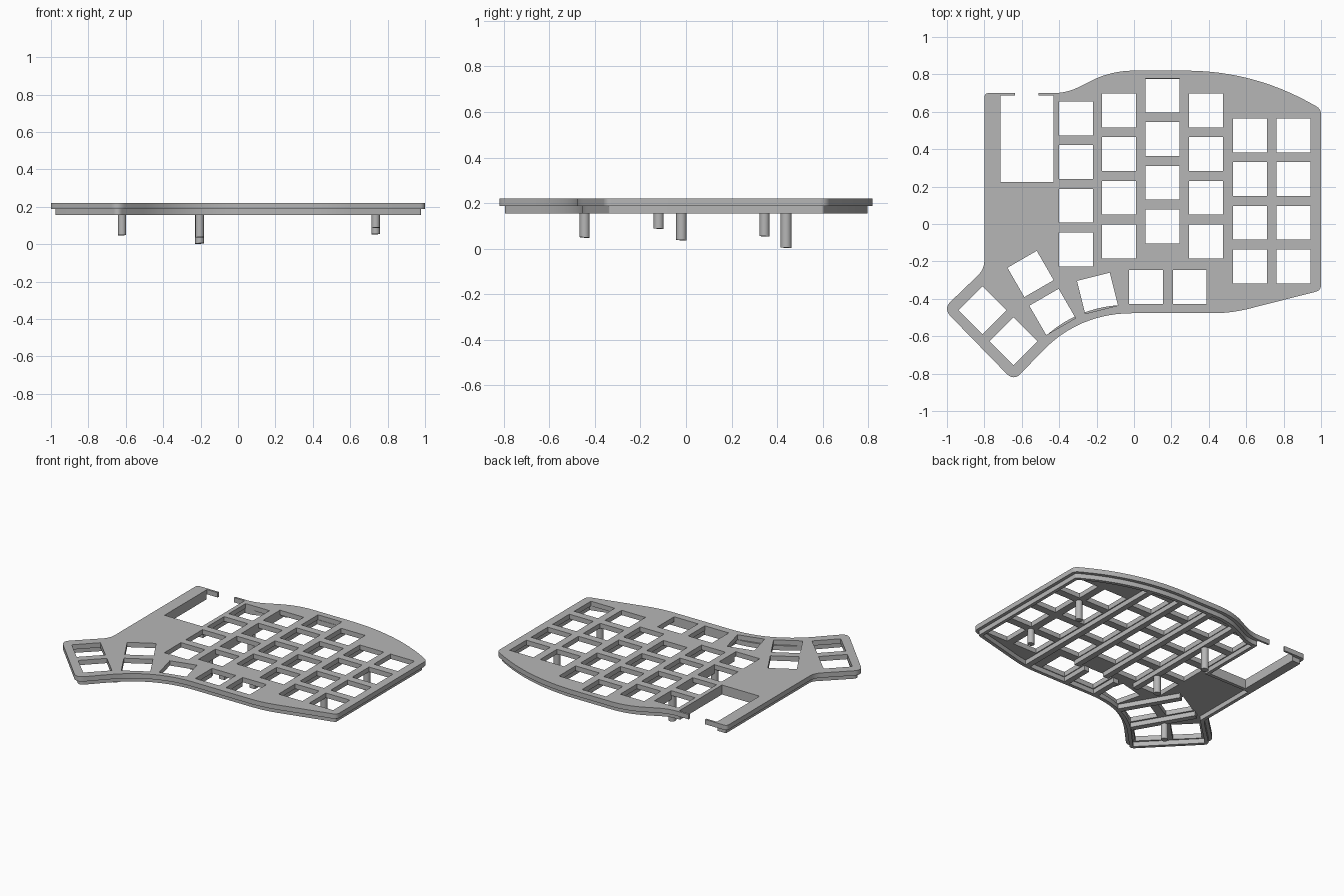
import bpy, bmesh, math
from mathutils import Vector, Matrix

if "Cube" in bpy.data.objects:
    bpy.data.objects.remove(bpy.data.objects["Cube"])

grey = bpy.data.materials.new("plain_grey")
grey.use_nodes = True
grey.diffuse_color = (0.47, 0.47, 0.47, 1)
grey.node_tree.nodes["Principled BSDF"].inputs["Base Color"].default_value = (0.47, 0.47, 0.47, 1)

TOP, STEP, BASE = 0.22, 0.187, 0.155
KEY = 0.181
PITCH = 0.2333


def rounded(corners, steps=12):
    """Round each (x, y, cut) corner with a quadratic curve."""
    out = []
    for i, (x, y, cut) in enumerate(corners):
        v = Vector((x, y))
        if cut == 0:
            out.append(v)
            continue
        a = v + (Vector(corners[i - 1][:2]) - v).normalized() * cut
        b = v + (Vector(corners[(i + 1) % len(corners)][:2]) - v).normalized() * cut
        for k in range(steps + 1):
            t = k / steps
            out.append(a * (1 - t) ** 2 + v * 2 * t * (1 - t) + b * t * t)
    return out


def inset(corners, d):
    """Move a counterclockwise corner list inwards by d."""
    out = []
    for i, (x, y, cut) in enumerate(corners):
        v = Vector((x, y))
        e1 = (v - Vector(corners[i - 1][:2])).normalized()
        e2 = (Vector(corners[(i + 1) % len(corners)][:2]) - v).normalized()
        n1, n2 = Vector((-e1.y, e1.x)), Vector((-e2.y, e2.x))
        p = v + (n1 + n2) * d / (1 + n1.dot(n2))
        if 0 < cut < 0.08:
            cut = max(cut - d, 0.004)
        out.append((p.x, p.y, cut))
    return out


def square(x, y, angle=0):
    r = Matrix.Rotation(math.radians(angle), 2)
    h = KEY / 2
    return [Vector((x, y)) + r @ Vector(c) for c in ((-h, -h), (h, -h), (h, h), (-h, h))]


def finish(name, bm):
    mesh = bpy.data.meshes.new(name)
    bm.to_mesh(mesh)
    bm.free()
    mesh.materials.clear()
    mesh.materials.append(grey)
    ob = bpy.data.objects.new(name, mesh)
    bpy.context.collection.objects.link(ob)
    bpy.ops.object.select_all(action="DESELECT")
    ob.select_set(True)
    bpy.context.view_layer.objects.active = ob
    bpy.ops.object.shade_smooth_by_angle(angle=math.radians(30))
    return ob


def slab(name, loops, z0, z1):
    """Extrude an outline with holes between two heights."""
    curve = bpy.data.curves.new(name + "_profile", "CURVE")
    curve.dimensions = "2D"
    curve.fill_mode = "BOTH"
    curve.extrude = (z1 - z0) / 2
    for loop in loops:
        s = curve.splines.new("POLY")
        s.points.add(len(loop) - 1)
        for p, v in zip(s.points, loop):
            p.co = (v.x, v.y, 0, 1)
        s.use_cyclic_u = True
    helper = bpy.data.objects.new(name + "_profile", curve)
    bpy.context.collection.objects.link(helper)
    bpy.context.view_layer.update()
    mesh = bpy.data.meshes.new_from_object(helper.evaluated_get(bpy.context.evaluated_depsgraph_get()))
    bm = bmesh.new()
    bm.from_mesh(mesh)
    bpy.data.objects.remove(helper)
    bpy.data.meshes.remove(mesh)
    bmesh.ops.remove_doubles(bm, verts=bm.verts, dist=0.0002)
    bmesh.ops.translate(bm, verts=bm.verts, vec=(0, 0, (z0 + z1) / 2))
    bmesh.ops.recalc_face_normals(bm, faces=bm.faces)
    return finish(name, bm)


def rib(name, x, y, length, angle=90):
    bm = bmesh.new()
    z1 = STEP + 0.01
    m = (Matrix.Translation((x, y, (BASE + z1) / 2))
         @ Matrix.Rotation(math.radians(angle), 4, "Z")
         @ Matrix.Diagonal((length, 0.04, z1 - BASE, 1)))
    bmesh.ops.create_cube(bm, size=1, matrix=m)
    finish(name, bm)


def post(name, x, y, r):
    """Round post whose foot follows the tilted ground plane."""
    bm = bmesh.new()
    bmesh.ops.create_cone(bm, cap_ends=True, segments=32, radius1=r, radius2=r, depth=1,
                          matrix=Matrix.Translation((x, y, 0)))
    for v in bm.verts:
        if v.co.z > 0:
            v.co.z = STEP + 0.01
        else:
            v.co.z = max(0, 0.004 - 0.072 * (v.co.y - 0.44) + 0.046 * (v.co.x + 0.2))
    finish(name, bm)


# Shared outer edge, counterclockwise after the top left corner
edge = [(-0.8, -0.242, 0.05), (-1.02, -0.453, 0.057), (-0.643, -0.84, 0.057),
        (-0.297, -0.477, 0.29), (0.52, -0.477, 0.1), (1, -0.355, 0.03),
        (1, 0.615, 0.03), (0.635, 0.82, 0.36), (-0.12, 0.82, 0.12), (-0.36, 0.7, 0.07)]
corner = [(-0.8, 0.7, 0.025)]

# Bay for the controller, with two small hooks at the back
bay = [(-0.51, 0.7, 0), (-0.51, 0.686, 0), (-0.43, 0.686, 0), (-0.43, 0.225, 0),
       (-0.715, 0.225, 0), (-0.715, 0.686, 0), (-0.635, 0.686, 0), (-0.635, 0.7, 0)]

# Key openings: staggered columns, then the thumb fan
holes = []
for x, top in ((-0.31, 0.564), (-0.08, 0.607), (0.153, 0.687),
               (0.385, 0.607), (0.62, 0.473), (0.853, 0.473)):
    holes += [square(x, top - PITCH * row) for row in range(4)]
for x, y, angle in ((0.065, -0.336, 0), (0.298, -0.336, 0), (-0.195, -0.37, 14),
                    (-0.436, -0.47, 30), (-0.553, -0.267, 30),
                    (-0.81, -0.462, 45), (-0.645, -0.627, 45)):
    holes.append(square(x, y, angle))
slab("top_plate", [rounded(corner + edge + bay)] + holes, STEP, TOP)

# Lower wall, set in from the plate edge and running around the bay
wall_bay = [(-0.452, 0.7, 0), (-0.452, 0.247, 0), (-0.693, 0.247, 0), (-0.693, 0.7, 0)]
cavity = [(-0.8, 0.247, 0)] + edge + wall_bay[:2]
slab("lower_wall", [rounded(inset(corner + edge + wall_bay, 0.022)),
                    rounded(inset(cavity, 0.045))], BASE, STEP)

# Stiffening ribs between the key columns
for i, (x, y0, y1) in enumerate(((-0.195, -0.22, 0.74), (0.037, -0.23, 0.79),
                                 (0.269, -0.23, 0.79), (0.502, -0.44, 0.76),
                                 (0.182, -0.45, -0.24), (-0.054, -0.45, -0.24))):
    rib(f"column_rib_{i + 1}", x, (y0 + y1) / 2, y1 - y0)
rib("thumb_rib_inner", -0.39, -0.31, 0.41, 120)
rib("thumb_rib_outer", -0.6, -0.43, 0.43, 120)

# Support posts
for i, (x, y, r) in enumerate(((-0.62, -0.445, 0.022), (-0.205, 0.44, 0.024),
                               (-0.205, -0.02, 0.023), (0.736, 0.345, 0.022),
                               (0.736, -0.12, 0.022))):
    post(f"support_post_{i + 1}", x, y, r)
